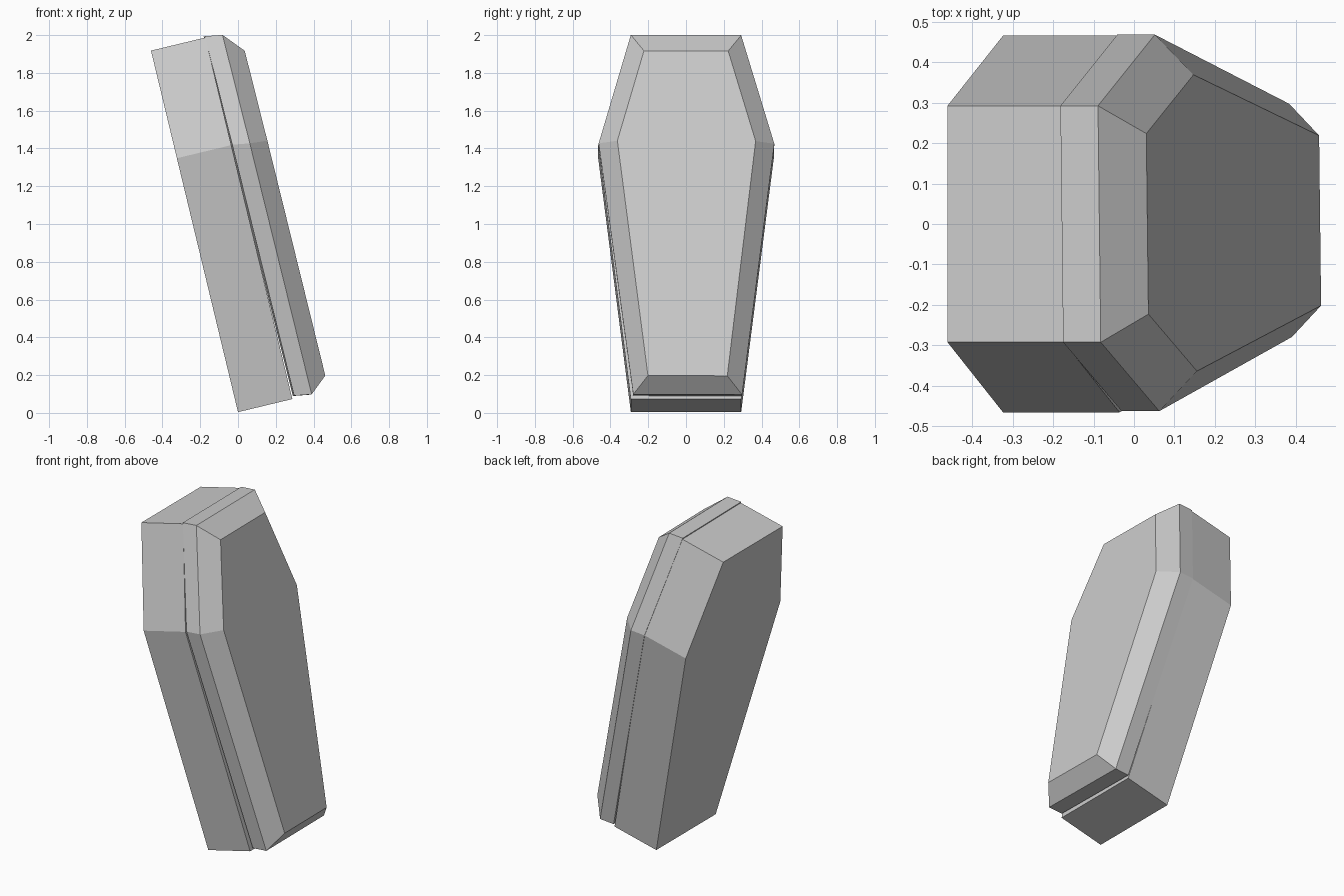
import bpy, bmesh
from mathutils import Vector

if "Cube" in bpy.data.objects:
    bpy.data.objects.remove(bpy.data.objects["Cube"])

DEPTH = Vector((0.972, 0, 0.234))    # back-to-front axis of the leaning coffin
LENGTH = Vector((-0.234, 0, 0.972))  # foot-to-head axis
ORIGIN = Vector((0, 0, 0.004))


def plain(u, y, v):
    return u, y, v


def slipped(u, y, v):
    # the lid sits slightly skewed on the box
    return (u - 0.007 * (v - 1.0) - 0.012 * y,
            y + 0.009 * (1 - v / 1.97),
            v - 0.16 * (u - 0.299))


def hexagon(bm, u, profile, warp):
    """Six-sided outline at depth u from (half width, length) pairs."""
    outline = [(w, v) for w, v in profile] + [(-w, v) for w, v in reversed(profile)]
    ring = []
    for y, v in outline:
        a, b, c = warp(u, y, v)
        ring.append(bm.verts.new(ORIGIN + DEPTH * a + LENGTH * c + Vector((0, b, 0))))
    return ring


def loft(name, sections, warp):
    bm = bmesh.new()
    rings = [hexagon(bm, u, p, warp) for u, p in sections]
    for a, b in zip(rings, rings[1:]):
        for i in range(6):
            j = (i + 1) % 6
            bm.faces.new((a[i], a[j], b[j], b[i]))
    bm.faces.new(rings[0])
    bm.faces.new(rings[-1])
    bmesh.ops.recalc_face_normals(bm, faces=bm.faces)
    mesh = bpy.data.meshes.new(name)
    bm.to_mesh(mesh)
    bm.free()
    ob = bpy.data.objects.new(name, mesh)
    bpy.context.collection.objects.link(ob)
    return ob


# hollow box: outer walls, rim, then inner cavity
outer = [(0.292, 0.0), (0.465, 1.383), (0.292, 1.969)]
inner = [(0.258, 0.04), (0.425, 1.379), (0.264, 1.929)]
loft("coffin_box", [(0.0, outer), (0.296, outer), (0.296, inner), (0.04, inner)], plain)

# lid: straight band, then a wide bevel to the flat front panel
band = [(0.288, 0.015), (0.465, 1.384), (0.292, 1.976)]
panel = [(0.21, 0.11), (0.366, 1.391), (0.223, 1.882)]
loft("coffin_lid", [(0.299, band), (0.391, band), (0.486, panel)], slipped)
